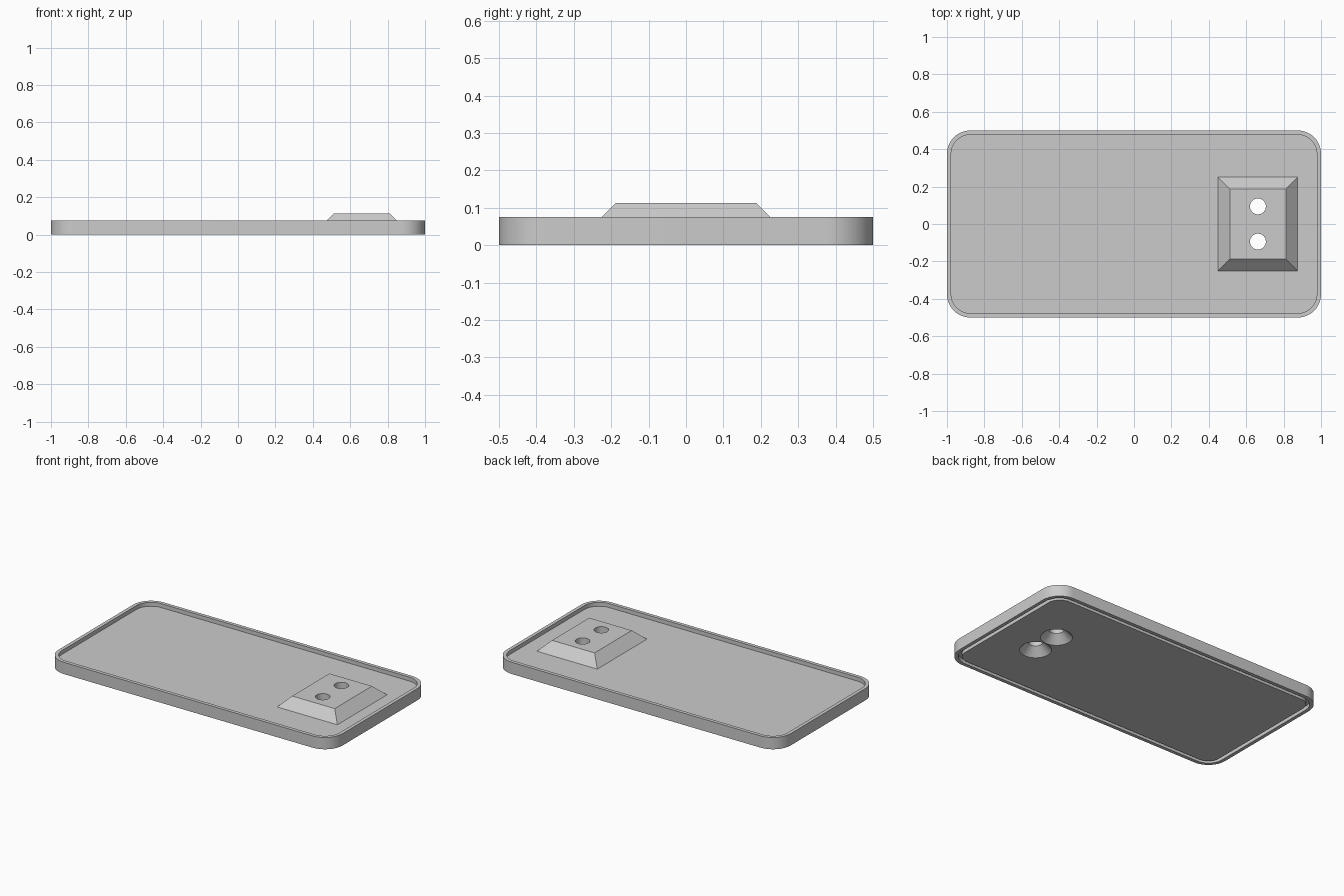
import bpy, bmesh
from math import cos, sin, pi, radians

cube = bpy.data.objects.get("Cube")
if cube:
    bpy.data.objects.remove(cube, do_unlink=True)

# Single flat grey
grey = bpy.data.materials.new("plain_grey")
grey.use_nodes = True
colour = (0.6, 0.6, 0.6, 1)
grey.diffuse_color = colour
grey.node_tree.nodes["Principled BSDF"].inputs["Base Color"].default_value = colour

RIM_TOP, FLOOR_TOP, GROOVE_TOP = 0.075, 0.05, 0.025
PAD_TOP, PAD_X = 0.1125, 0.6625
HOLE_R, SINK_R, HOLE_Y = 0.0425, 0.0925, 0.094


def rounded_ring(inset, z, steps=12):
    """Points around the tray outline, moved inwards by inset."""
    hx, hy, r = 1 - inset, 0.5 - inset, 0.125 - inset
    pts = []
    for i, (sx, sy) in enumerate([(1, 1), (-1, 1), (-1, -1), (1, -1)]):
        for k in range(steps + 1):
            a = (i + k / steps) * pi / 2
            pts.append((sx * (hx - r) + r * cos(a), sy * (hy - r) + r * sin(a), z))
    return pts


def circle(y, r, z, steps=48):
    return [(PAD_X + r * cos(2 * pi * k / steps), y + r * sin(2 * pi * k / steps), z)
            for k in range(steps)]


def rectangle(hx, hy, z):
    return [(PAD_X + sx * hx, sy * hy, z) for sx, sy in [(1, 1), (-1, 1), (-1, -1), (1, -1)]]


def loft(name, rings):
    """Closed solid skinned through rings and capped at both ends."""
    bm = bmesh.new()
    loops = [[bm.verts.new(p) for p in ring] for ring in rings]
    n = len(loops[0])
    for a, b in zip(loops, loops[1:]):
        for k in range(n):
            bm.faces.new((a[k], a[(k + 1) % n], b[(k + 1) % n], b[k]))
    bm.faces.new(loops[0][::-1])
    bm.faces.new(loops[-1])
    bmesh.ops.recalc_face_normals(bm, faces=bm.faces)
    mesh = bpy.data.meshes.new(name)
    bm.to_mesh(mesh)
    bm.free()
    mesh.materials.append(grey)
    obj = bpy.data.objects.new(name, mesh)
    bpy.context.collection.objects.link(obj)
    return obj


def combine(target, tool, operation):
    mod = target.modifiers.new(operation.lower(), "BOOLEAN")
    mod.operation, mod.object, mod.solver = operation, tool, "EXACT"
    bpy.context.view_layer.objects.active = target
    bpy.ops.object.modifier_apply(modifier=mod.name)
    bpy.data.objects.remove(tool, do_unlink=True)


# Tray: solid base with a groove around its underside and a lip on top
WALL, GROOVE = 0.0225, 0.045
tray = loft("tray_with_raised_pad", [
    rounded_ring(GROOVE, 0), rounded_ring(GROOVE, GROOVE_TOP),
    rounded_ring(WALL, GROOVE_TOP), rounded_ring(WALL, 0),
    rounded_ring(0, 0), rounded_ring(0, RIM_TOP),
    rounded_ring(WALL, RIM_TOP), rounded_ring(WALL, FLOOR_TOP)])

# Raised pad with 45 degree sides, sunk slightly into the floor
sink = FLOOR_TOP - 0.006
flare = PAD_TOP - sink
pad = loft("raised_pad", [
    rectangle(0.15 + flare, 0.1875 + flare, sink),
    rectangle(0.15, 0.1875, PAD_TOP)])
combine(tray, pad, "UNION")

# Two screw holes, countersunk at 45 degrees from the underside
for side in (-1, 1):
    y, margin = side * HOLE_Y, 0.01
    cutter = loft("hole_cutter", [
        circle(y, SINK_R + margin, -margin),
        circle(y, HOLE_R, SINK_R - HOLE_R),
        circle(y, HOLE_R, PAD_TOP + margin)])
    cutter.hide_render = True
    combine(tray, cutter, "DIFFERENCE")

# Smooth curved walls, sharp edges
bpy.ops.object.select_all(action="DESELECT")
tray.select_set(True)
bpy.context.view_layer.objects.active = tray
bpy.ops.object.shade_smooth_by_angle(angle=radians(30))
